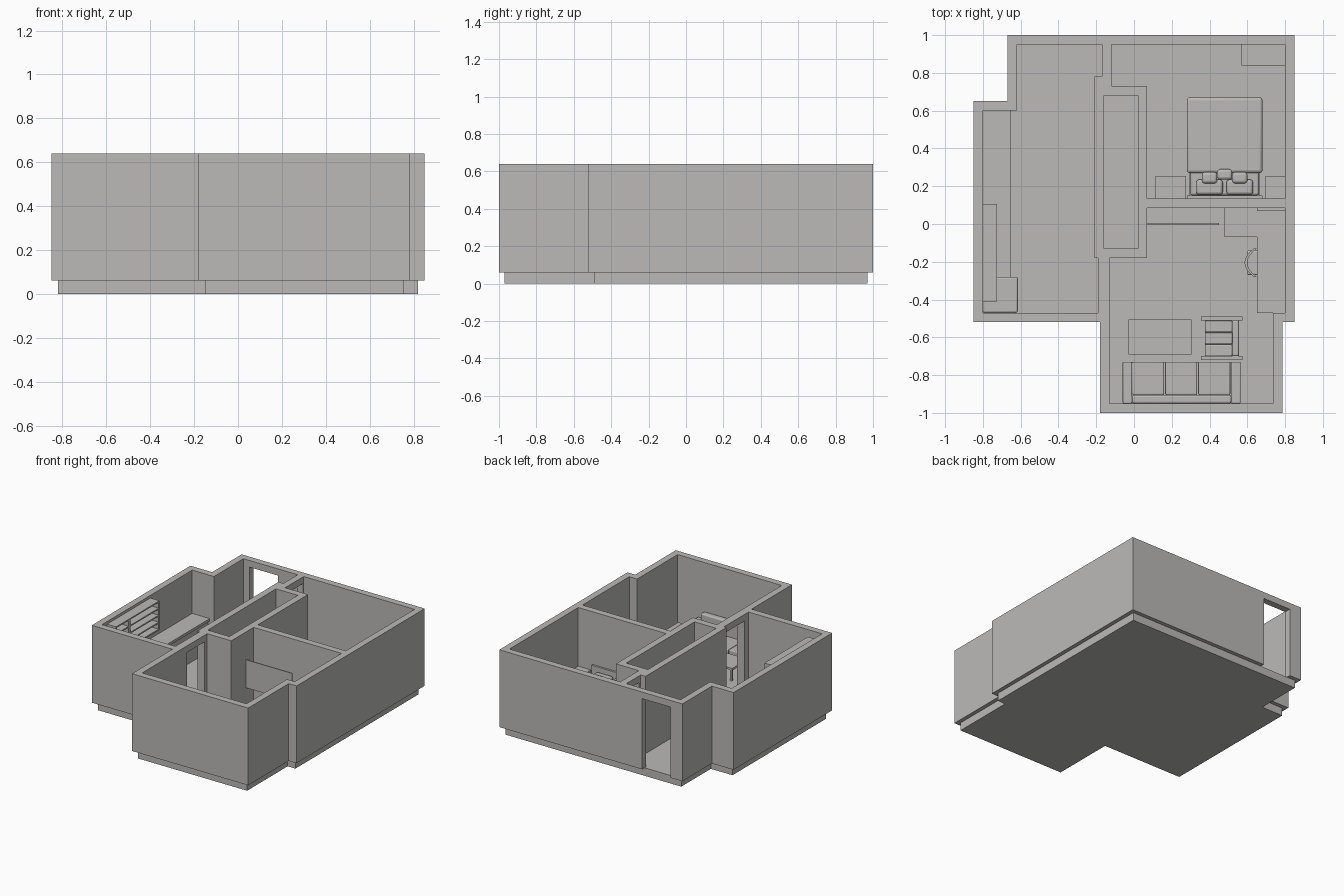
import bpy, bmesh
from mathutils import Vector

cube = bpy.data.objects.get("Cube")
if cube:
    bpy.data.objects.remove(cube, do_unlink=True)

mat = bpy.data.materials.new("warm grey")
mat.use_nodes = True
grey = (.5, .49, .475, 1)
mat.diffuse_color = grey
mat.node_tree.nodes["Principled BSDF"].inputs["Base Color"].default_value = grey

# Main lines of the plan
floor, wall_top, door_top = .06, .64, .59
thick = .05
east, north = .85, 1
west, south = -east, -north
front_step, back_step = -.52, .65
entry = -.67
living_west, living_east = -.18, .785
store_west, store_east = -.21, .07
store_front, store_back = -.18, .73
bedroom_front = .135


def prism(name, points, bottom, top):
    bm = bmesh.new()
    face = bm.faces.new([bm.verts.new((x, y, bottom)) for x, y in points])
    extruded = bmesh.ops.extrude_face_region(bm, geom=[face])["geom"]
    verts = [v for v in extruded if isinstance(v, bmesh.types.BMVert)]
    bmesh.ops.translate(bm, verts=verts, vec=(0, 0, top - bottom))
    bmesh.ops.recalc_face_normals(bm, faces=bm.faces)
    mesh = bpy.data.meshes.new(name)
    bm.to_mesh(mesh)
    bm.free()
    mesh.materials.append(mat)
    ob = bpy.data.objects.new(name, mesh)
    bpy.context.collection.objects.link(ob)
    return ob


# An area is (left, right, front, back) on the plan
def block(name, area, bottom, top, soft=0):
    left, right, front, back = area
    corners = [(left, front), (right, front), (right, back), (left, back)]
    ob = prism(name, corners, bottom, top)
    if soft:
        mod = ob.modifiers.new("soft edges", "BEVEL")
        mod.width, mod.segments = soft, 3
        for face in ob.data.polygons:
            face.use_smooth = True
        ob.data.set_sharp_from_angle(angle=.7)
    return ob


def shrink(area, by):
    left, right, front, back = area
    return left + by, right - by, front + by, back - by


def edge(area, side, depth):
    left, right, front, back = area
    return {"left": (left, left + depth, front, back),
            "right": (right - depth, right, front, back),
            "front": (left, right, front, front + depth),
            "back": (left, right, back - depth, back)}[side]


def legs(name, area, top, width):
    for end in ("front", "back"):
        for side in ("left", "right"):
            block(name, edge(edge(area, end, width), side, width), floor, top)


def table(name, area, top, slab):
    block(name + "_top", area, top - slab, top)
    legs(name + "_leg", shrink(area, slab / 2), top - slab, slab)


def cushions(name, area, count, along_x, bottom, top):
    left, right, front, back = area
    for i in range(count):
        start, end = i / count, (i + .97) / count
        if along_x:
            part = (left + (right - left) * start, left + (right - left) * end, front, back)
        else:
            part = (left, right, front + (back - front) * start, front + (back - front) * end)
        block(name, part, bottom, top, soft=.007)


def inset(points, by):
    result = []
    for before, here, after in zip(points[-1:] + points, points, points[1:] + points):
        a, b, c = map(Vector, (before, here, after))
        turn = (b - a).normalized() + (c - b).normalized()
        result.append((b.x - by * turn.y, b.y + by * turn.x))
    return result


# Outer shell and plinth
outline = [(west, front_step), (living_west, front_step), (living_west, south),
           (living_east, south), (living_east, front_step), (east, front_step),
           (east, north), (entry, north), (entry, back_step), (west, back_step)]
block_inset = inset(outline, .03)
prism("floor_plinth", block_inset, 0, floor)
walls = prism("walls", outline, floor, wall_top)

# Rooms and doorways cut out of the walls
west_in, east_in = west + thick, east - thick
south_in, north_in = south + thick, north - thick
kitchen_front, kitchen_back = front_step + thick, back_step - thick
hall_east = living_west + .01
living_back = bedroom_front - thick
living_in = living_west + thick
rooms = [
    (west_in, store_west, kitchen_front, kitchen_back),
    (west_in, living_west - .01, kitchen_front, store_front),
    (entry + thick, store_west, 0, north_in),
    (entry + thick, hall_east, store_back + thick, north_in),
    shrink((store_west, store_east, store_front, store_back), thick),
    (store_east, east_in, bedroom_front, north_in),
    (hall_east + thick, east_in, store_back, north_in),
    (living_in, living_east - thick, south_in, living_back),
    (store_east, east_in, kitchen_front, living_back),
]
# The living room stops at the store block
rooms[7] = (living_in, living_east - thick, south_in, store_front)
cutters = [block("room_cutter", room, 0, 1) for room in rooms]
doorways = [
    (entry + .1, entry + .335, north_in - .02, north + thick),
    (store_west - thick, living_in + thick, kitchen_front + thick, store_front - .03),
    (hall_east - thick, hall_east + .1, store_back + .07, north_in - .01),
]
cutters += [block("door_cutter", door, 0, door_top) for door in doorways]
for cutter in cutters:
    mod = walls.modifiers.new("cut", "BOOLEAN")
    mod.operation, mod.solver, mod.object = "DIFFERENCE", "EXACT", cutter
deps = bpy.context.evaluated_depsgraph_get()
cut_mesh = bpy.data.meshes.new_from_object(walls.evaluated_get(deps))
walls.modifiers.clear()
walls.data = cut_mesh
for cutter in cutters:
    bpy.data.objects.remove(cutter, do_unlink=True)

# Kitchen counter, hob and fridge
counter_top = .315
fridge_back = -.28
counter = (west_in, west_in + .145, fridge_back, kitchen_back)
block("counter_cabinets", edge(counter, "left", .13), floor, counter_top - .02)
block("countertop", counter, counter_top - .02, counter_top)
hob = (-.725, -.66, -.18, .02)
block("hob", hob, counter_top, counter_top + .005)
for i in range(4):
    x, y = hob[0] + .02 + .025 * (i % 2), hob[2] + .04 * (i + 1)
    spot = shrink((x, x, y, y), -.008)
    block("burner", spot, counter_top + .005, counter_top + .009)
fridge = (west_in, -.615, kitchen_front, fridge_back)
block("fridge", fridge, floor, .46, soft=.01)

# Open kitchen shelves in two bays
board = .01
shelf_low, shelf_high = .4, .62
for front, back in [(-.41, -.25), (-.25, .105)]:
    bay = (west_in, west_in + .075, front, back)
    for side in ("left", "front", "back"):
        block("shelf_" + side, edge(bay, side, board), shelf_low, shelf_high)
    for i in range(5):
        z = shelf_low + i * (shelf_high - shelf_low - board) / 4
        block("shelf", bay, z, z + board)

# Bed with headboard and pillows
bed = (.28, .68, bedroom_front, .67)
left, right, front, back = bed
mattress_top = .175
block("headboard", edge(bed, "front", .015), floor, .245)
block("bed_base", shrink(bed, .015), floor + .015, .13)
block("mattress", shrink(bed, .017), .13, mattress_top, soft=.012)
block("blanket", edge(bed, "back", .4), .09, mattress_top + .015, soft=.015)
middle = (left + right) / 2
for x in (middle - .08, middle + .08):
    block("pillow", (x - .07, x + .07, front + .02, front + .1),
          mattress_top, mattress_top + .04, soft=.015)
    block("front_pillow", (x - .04, x + .04, front + .08, front + .14),
          mattress_top, mattress_top + .055, soft=.015)
block("small_cushion", (middle - .04, middle + .04, front + .1, front + .155),
      mattress_top, mattress_top + .06, soft=.015)

# Bedside tables and dresser
for name, inner, outer in [("left", right + .015, east_in), ("right", left - .165, left - .005)]:
    block("bedside_table_" + name, (inner, outer, front, front + .12), floor, .2)
block("dresser", (.57, east_in, north_in - .11, north_in), floor, .26)

# Thin wall screen
block("screen", (store_east, .45, -.004, .004), .22, .43)

# Corner desk with supports and a raised shelf
desk_top = .26
desk_wing = (.65, east_in, kitchen_front, living_back)
desk_corner = (.48, desk_wing[0], -.07, living_back)
for part, support in [(desk_wing, "front"), (desk_corner, "left")]:
    block("desk_top", part, desk_top - .02, desk_top)
    block("desk_support", edge(part, support, .02), floor, desk_top - .02)
block("desk_shelf", edge(desk_wing, "back", .015), desk_top, .4)

# Desk chair with a rounded back
chair = (.6, .72, -.27, -.14)
seat_top = .175
block("chair_seat", chair, seat_top - .02, seat_top, soft=.008)
legs("chair_leg", shrink(chair, .01), seat_top - .02, .01)
steps = [i / 4 - 1 for i in range(9)]
outer_curve = [(.585 + .05 * t * t, -.205 + .075 * t) for t in steps]
inner_curve = [(x + .015, y) for x, y in reversed(outer_curve)]
prism("chair_back", outer_curve + inner_curve, seat_top, .29)

# Sofa against the front wall
sofa = (-.06, .565, south_in, -.73)
sofa_seat = (sofa[0] + thick, sofa[1] - thick, sofa[2], sofa[3])
block("sofa_base", sofa_seat, .08, .125)
block("sofa_back", edge(sofa_seat, "front", .045), .125, .275, soft=.01)
for side in ("left", "right"):
    block("sofa_arm", edge(sofa, side, thick), floor, .22, soft=.006)
cushions("sofa_cushion", edge(sofa_seat, "back", .175), 3, True, .125, .165)

# Armchair facing the coffee table
armchair = (.355, .575, -.72, -.49)
armchair_seat = shrink(armchair, .02)
block("armchair_base", armchair_seat, .08, .12)
block("armchair_back", edge(armchair_seat, "right", .035), .12, .28, soft=.008)
cushions("armchair_cushion", edge(armchair_seat, "left", .145), 3, False, .12, .155)
for side in ("front", "back"):
    block("armchair_arm", edge(armchair, side, .02), .19, .205)
legs("armchair_leg", armchair, .19, .015)

# Coffee table
table("coffee_table", (-.03, .305, -.69, -.505), .16, .015)
